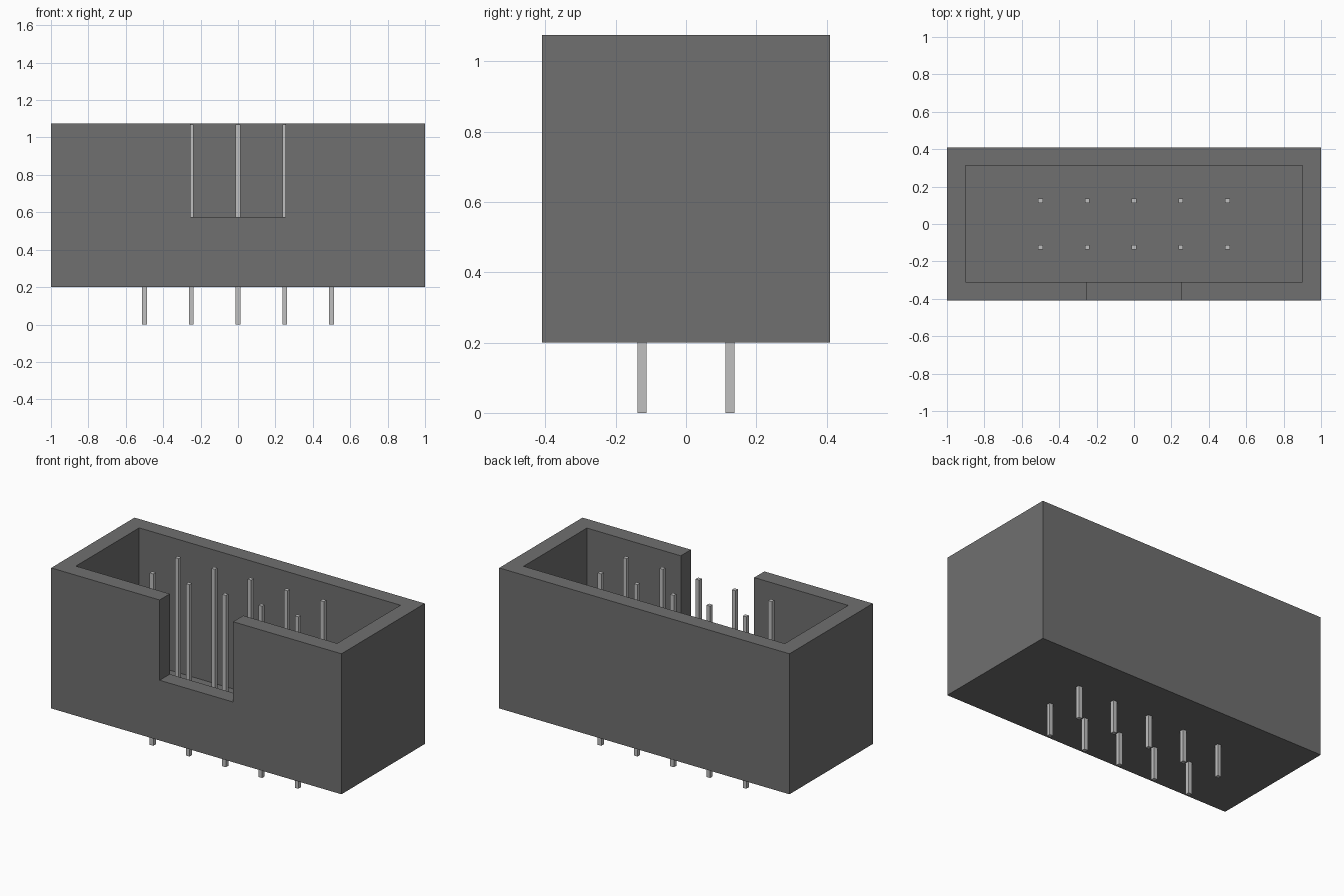
import bpy

if "Cube" in bpy.data.objects:
    bpy.data.objects.remove(bpy.data.objects["Cube"], do_unlink=True)


def material(name, value):
    mat = bpy.data.materials.new(name)
    mat.use_nodes = True
    color = (value, value, value, 1.0)
    mat.diffuse_color = color
    mat.node_tree.nodes["Principled BSDF"].inputs["Base Color"].default_value = color
    return mat


def box(name, low, high, mat=None):
    """Axis-aligned box between two corners."""
    bpy.ops.mesh.primitive_cube_add(size=1)
    obj = bpy.context.object
    obj.name = obj.data.name = name
    mid = [(a + b) / 2 for a, b in zip(low, high)]
    size = [b - a for a, b in zip(low, high)]
    for v in obj.data.vertices:
        v.co = [m + c * s for m, c, s in zip(mid, v.co, size)]
    if mat:
        obj.data.materials.append(mat)
    return obj


def cut(target, cutter):
    """Subtract the cutter, then discard it."""
    cutter.hide_render = True
    mod = target.modifiers.new("cut", 'BOOLEAN')
    mod.operation = 'DIFFERENCE'
    mod.solver = 'EXACT'
    mod.object = cutter
    bpy.context.view_layer.objects.active = target
    bpy.ops.object.modifier_apply(modifier=mod.name)
    bpy.data.objects.remove(cutter, do_unlink=True)


plastic = material("dark grey plastic", 0.16)
metal = material("silver metal", 0.53)

BOTTOM, FLOOR, NOTCH, TOP = 0.2, 0.245, 0.575, 1.075

# Open-topped shroud with a keying notch in the front wall
shroud = box("shroud", (-1, -0.41, BOTTOM), (1, 0.41, TOP), plastic)
cut(shroud, box("cavity_cutter", (-0.9, -0.31, FLOOR), (0.9, 0.313, TOP + 0.2)))
cut(shroud, box("notch_cutter", (-0.253, -0.6, NOTCH), (0.253, -0.2, TOP + 0.2)))

# Two rows of five square pins passing through the floor
PITCH, HALF = 0.25, 0.0125
for row, y in (("front", -PITCH / 2), ("back", PITCH / 2)):
    for i in range(5):
        x = (i - 2) * PITCH
        box(f"{row}_pin_{i + 1}", (x - HALF, y - HALF, 0),
            (x + HALF, y + HALF, TOP - 0.005), metal)
